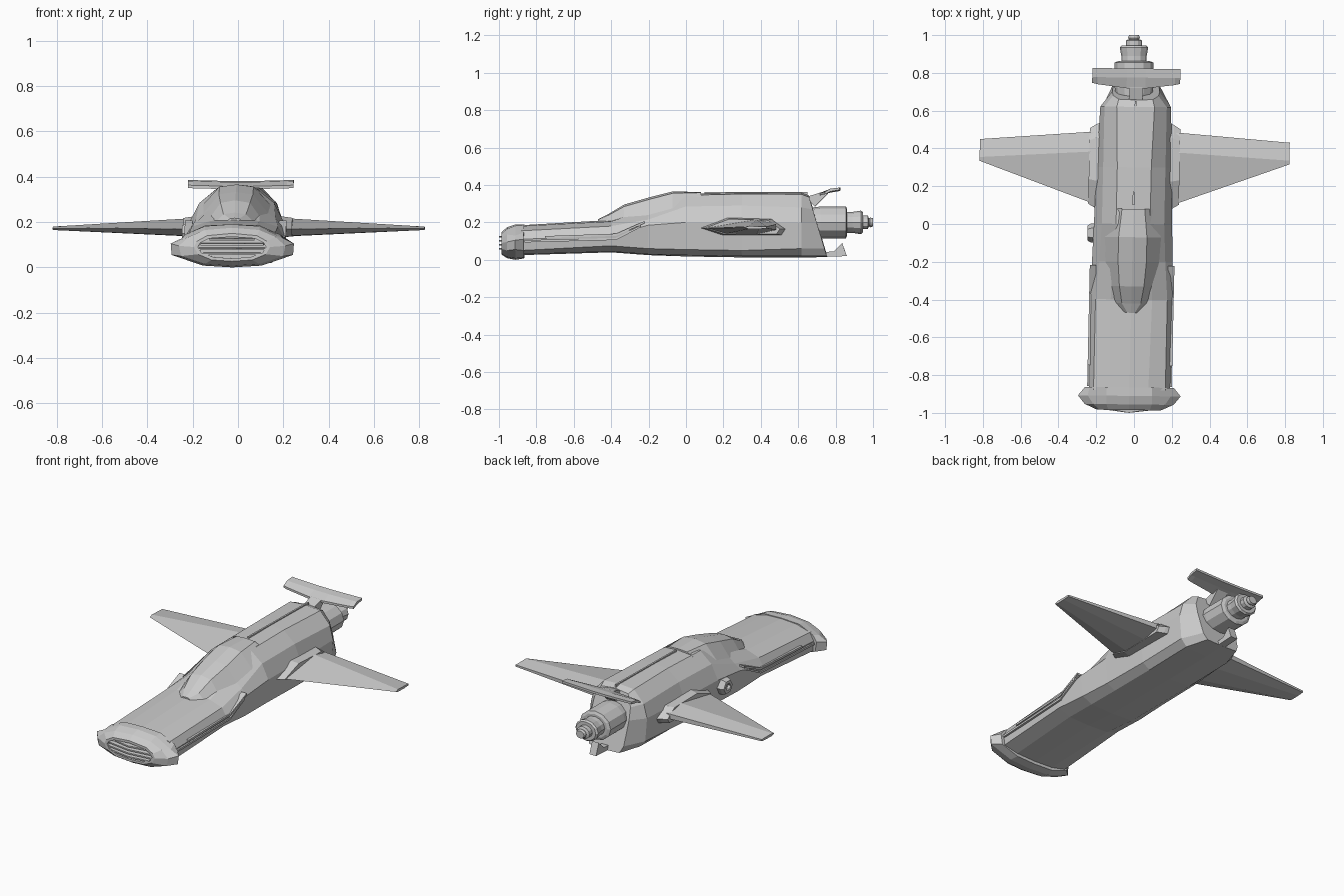
import bpy, bmesh, math
from mathutils import Vector


def skew(p):
    # the hull sits very slightly turned about the vertical axis
    x, y, z = p
    return Vector((x + 0.022 * y - 0.005, y - 0.012 * x, z))


def loft(name, rings, turned=True):
    """Skin a list of equal-length closed rings and cap both ends."""
    bm = bmesh.new()
    rows = [[bm.verts.new(skew(p) if turned else p) for p in r] for r in rings]
    n = len(rows[0])
    for a, b in zip(rows, rows[1:]):
        for i in range(n):
            j = (i + 1) % n
            bm.faces.new((a[i], a[j], b[j], b[i]))
    bm.faces.new(rows[0])
    bm.faces.new(rows[-1])
    bmesh.ops.recalc_face_normals(bm, faces=bm.faces)
    me = bpy.data.meshes.new(name)
    bm.to_mesh(me)
    bm.free()
    ob = bpy.data.objects.new(name, me)
    bpy.context.collection.objects.link(ob)
    return ob


def section(y, half, slope=0.0):
    """Mirror a half outline of (x, z) points into a full ring at y."""
    pts = half + [(-x, z) for x, z in reversed(half) if x > 0]
    return [(x, y + slope * (0.2 - z), z) for x, z in pts]


def box(name, x0, x1, y0, y1, z0, z1):
    return loft(name, [[(x0, y, z0), (x1, y, z0), (x1, y, z1), (x0, y, z1)] for y in (y0, y1)])


# Main hull: half outlines from top centre to bottom centre
loft("hull", [
    section(-0.88, [(0, .185), (.10, .18), (.19, .155), (.215, .11), (.21, .05), (.12, .03), (0, .025)]),
    section(-0.40, [(0, .213), (.11, .205), (.19, .18), (.22, .13), (.205, .075), (.13, .045), (0, .04)]),
    section(-0.20, [(0, .29), (.10, .27), (.175, .215), (.213, .185), (.20, .06), (.14, .03), (0, .025)]),
    section(0.00, [(0, .352), (.09, .345), (.165, .285), (.207, .20), (.19, .055), (.14, .025), (0, .018)]),
    section(0.30, [(0, .358), (.09, .352), (.165, .29), (.20, .20), (.185, .05), (.14, .02), (0, .013)]),
    section(0.62, [(0, .357), (.10, .35), (.165, .28), (.187, .20), (.175, .06), (.14, .02), (0, .012)]),
    section(0.70, [(0, .345), (.09, .335), (.12, .27), (.125, .20), (.12, .06), (.10, .02), (0, .015)], 0.3),
])

# Canopy teardrop
loft("canopy", [
    section(-0.47, [(0, .217), (.02, .215), (.04, .20)]),
    section(-0.42, [(0, .242), (.05, .235), (.085, .20)]),
    section(-0.33, [(0, .296), (.065, .285), (.115, .215)]),
    section(-0.20, [(0, .333), (.075, .322), (.142, .24)]),
    section(-0.07, [(0, .366), (.075, .356), (.150, .275)]),
    section(0.08, [(0, .362), (.06, .359), (.10, .34)]),
])
box("spine_strip", -.005, .005, .1, .65, .34, .363)

# Nose bumper with a recessed mouth
mouth = [(0, .135), (.10, .128), (.14, .108), (.15, .09), (.135, .065), (.08, .045), (0, .04)]
loft("nose_bumper", [
    section(-0.865, [(0, .19), (.12, .185), (.21, .145), (.235, .11), (.225, .05), (.12, .013), (0, .008)]),
    section(-0.91, [(0, .19), (.12, .182), (.22, .13), (.272, .105), (.268, .055), (.13, .008), (0, 0)]),
    section(-0.955, [(0, .175), (.12, .165), (.19, .135), (.235, .095), (.225, .05), (.12, .015), (0, .008)]),
    section(-0.985, [(0, .15), (.11, .14), (.155, .115), (.168, .09), (.15, .058), (.09, .033), (0, .027)]),
    section(-0.985, mouth),
    section(-0.965, mouth),
])
for i, w in enumerate((.10, .14, .145, .125)):
    z = .125 - i * .021
    loft(f"grille_slat_{i + 1}", [
        [(x, -.96, z - .005), (x, y, z - .007), (x, y, z + .001), (x, -.96, z + .005)]
        for x, y in ((-w, -.982), (0, -1.0), (w, -.982))])

for s, side in ((1, "right"), (-1, "left")):
    # Side trim rails that kick upward at the rear
    for k, (drop, start) in enumerate(((0, -.75), (.022, -.86))):
        loft(f"side_rail_{k + 1}_{side}", [
            [(s * x, y, z - drop + dz) for x, dz in ((.19, 0), (.224, 0), (.224, .012), (.19, .012))]
            for y, z in ((start, .115), (-.37, .128), (-.22 - drop, .195))])
    # Wing root fairing
    fair = [(.09, .17), (.23, .222), (.45, .215), (.52, .165), (.50, .135), (.20, .135)]
    loft(f"wing_fairing_{side}", [
        [(s * x, .3 + (y - .3) * k, .17 + (z - .17) * k) for y, z in fair]
        for x, k in ((.15, 1.12), (.205, 1.03), (.24, .93))])
    # Tapered wing
    root = [(.115, .17), (.38, .215), (.485, .19), (.485, .16), (.38, .138), (.22, .14)]
    tip = [(.325, .172), (.345, .18), (.44, .178), (.44, .168), (.40, .165), (.345, .165)]
    loft(f"wing_{side}", [[(s * x, y, z) for y, z in prof] for x, prof in ((.2, root), (.24, root), (.82, tip))])

# Tail aerofoil, its strut and the lower fin
loft("tail_aerofoil", [
    [(x, y0, .345 + d), (x, y0, .358 + d), (x, .775, .376 + d), (x, .823, .381 + d), (x, .823, .368 + d), (x, .775, .36 + d)]
    for x, y0, d in ((-.233, .745, .005), (-.205, .738, .004), (-.05, .718, 0),
                     (.05, .718, 0), (.205, .738, .004), (.233, .745, .005))])
loft("tail_strut", [
    [(x, .64, .335), (x, .69, .285), (x, .76, .355), (x, .72, .36)] for x in (-.035, .035)])
loft("lower_fin", [
    [(x, .72, .015), (x, .86, .02), (x, .835, .09), (x, .79, .045), (x, .72, .04)] for x in (-.022, .022)])

# Stepped engine nozzle, turned about the y axis and slightly wide
steps = [(.66, .078), (.72, .085), (.855, .085), (.862, .07), (.862, .056), (.89, .056), (.935, .063),
         (.945, .055), (.945, .036), (.972, .036), (.978, .022), (.985, .026), (1.0, .022)]
loft("engine", [
    [(1.2 * r * math.cos(a), y, .2 + r * math.sin(a)) for a in (math.tau * i / 12 for i in range(12))]
    for y, r in steps], turned=False)

# Hexagonal side port, left only
loft("side_port", [
    [(x, -.05 + r * math.cos(i * math.pi / 3), .15 + r * math.sin(i * math.pi / 3)) for i in range(6)]
    for x, r in ((-.18, .05), (-.222, .05), (-.24, .04), (-.24, .022), (-.222, .022))])
